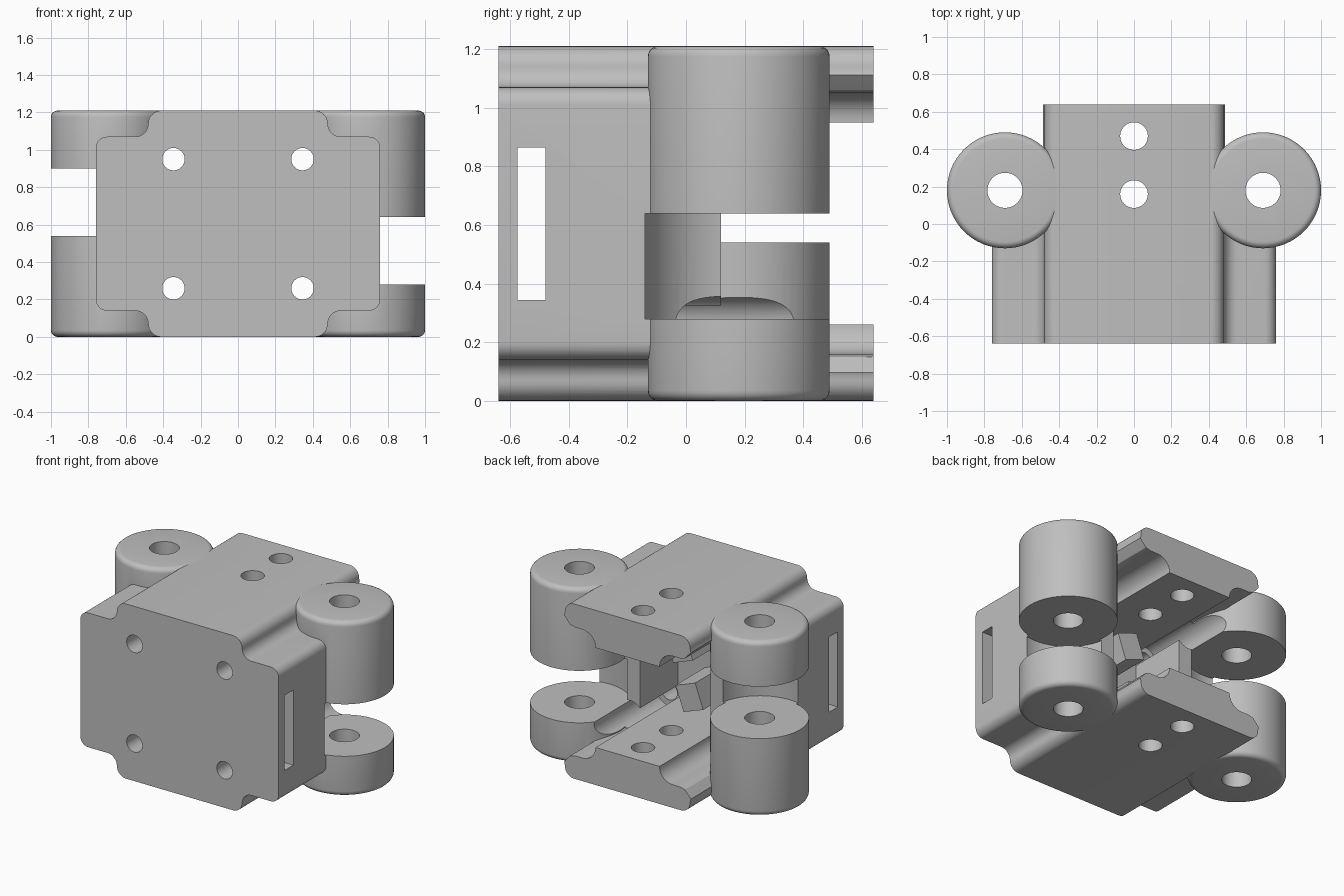
import bpy, bmesh, math
from mathutils import Matrix, Vector

if "Cube" in bpy.data.objects:
    bpy.data.objects.remove(bpy.data.objects["Cube"])

MID = 0.605          # half height of the block
TOP = 2 * MID
FRONT, BACK, CORE = -0.64, 0.64, 0.12
HINGE_X, HINGE_Y, HINGE_R = 0.69, 0.18, 0.31

grey = bpy.data.materials.new("plain grey")
grey.use_nodes = True
grey.diffuse_color = (0.52, 0.52, 0.52, 1)
grey.node_tree.nodes["Principled BSDF"].inputs["Base Color"].default_value = (0.52, 0.52, 0.52, 1)


def make(name, bm):
    bmesh.ops.recalc_face_normals(bm, faces=bm.faces)
    mesh = bpy.data.meshes.new(name)
    bm.to_mesh(mesh)
    bm.free()
    mesh.materials.append(grey)
    ob = bpy.data.objects.new(name, mesh)
    bpy.context.collection.objects.link(ob)
    return ob


def arc(cx, cz, r, a0, a1, n=8):
    angles = [math.radians(a0 + (a1 - a0) * i / n) for i in range(n + 1)]
    return [(cx + r * math.cos(a), cz + r * math.sin(a)) for a in angles]


def extrude(name, quarter, y0, y1):
    """Mirror a quarter outline into all four quadrants and extrude it along y."""
    half = quarter + [(-x, z) for x, z in reversed(quarter)]
    outline = half + [(-x, -z) for x, z in half]
    bm = bmesh.new()
    face = bm.faces.new([bm.verts.new((x, y0, z + MID)) for x, z in outline])
    ext = bmesh.ops.extrude_face_region(bm, geom=[face])["geom"]
    moved = [v for v in ext if isinstance(v, bmesh.types.BMVert)]
    bmesh.ops.translate(bm, verts=moved, vec=(0, y1 - y0, 0))
    return make(name, bm)


def box(name, lo, hi, tilt=0):
    lo, hi = Vector(lo), Vector(hi)
    m = Matrix.Translation((lo + hi) / 2) @ Matrix.Rotation(math.radians(tilt), 4, "Y")
    bm = bmesh.new()
    bmesh.ops.create_cube(bm, size=1, matrix=m @ Matrix.Diagonal((*(hi - lo), 1)))
    return make(name, bm)


def rod(name, axis, centre, r, a, b, round_at=None, n=64):
    """Cylinder along y or z from a to b, optionally rounded at one end."""
    bm = bmesh.new()
    bmesh.ops.create_cone(bm, cap_ends=True, segments=n, radius1=r, radius2=r, depth=b - a)
    if axis == "y":
        m = Matrix.Translation((centre[0], (a + b) / 2, centre[1])) @ Matrix.Rotation(math.pi / 2, 4, "X")
    else:
        m = Matrix.Translation((*centre, (a + b) / 2))
    bm.transform(m)
    if round_at is not None:
        rim = [e for e in bm.edges if all(abs(v.co.z - round_at) < 1e-4 for v in e.verts)]
        bmesh.ops.bevel(bm, geom=rim, offset=0.035, segments=5, profile=0.5, affect="EDGES")
    return make(name, bm)


def combine(target, tool, operation):
    mod = target.modifiers.new("combine", "BOOLEAN")
    mod.operation, mod.solver, mod.object = operation, "EXACT", tool
    bpy.context.view_layer.objects.active = target
    bpy.ops.object.modifier_apply(modifier=mod.name)
    bpy.data.objects.remove(tool)


# Main block with stepped, rounded corners
corner = (arc(0.70, 0.405, 0.06, 0, 90) + arc(0.55, 0.535, 0.07, 270, 180)
          + arc(0.41, 0.535, 0.07, 0, 90)[1:])
body = extrude("hinge_block", corner, FRONT, BACK)

# Open the back so only an upper and a lower plate remain there
gap = [(0.85, 0.60), (0.56, 0.60), (0.48, 0.50), (0.44, 0.455),
       (0.40, 0.445), (0.345, 0.445), (0.345, 0.345)]
combine(body, extrude("back_gap", gap, CORE, 0.8), "DIFFERENCE")

# Inner pocket and round clearances for the mating knuckles
combine(body, box("pocket", (-0.27, -0.30, 0.26), (0.27, 0.3, 0.95)), "DIFFERENCE")
for side, low, high in ((1, 0.28, 0.64), (-1, 0.54, 0.90)):
    combine(body, rod("clearance", "z", (side * HINGE_X, HINGE_Y), 0.327, low, high), "DIFFERENCE")

# Hinge knuckles, rounded on their outer rims
for side, low, high in ((1, 0.28, 0.64), (-1, 0.54, 0.90)):
    centre = (side * HINGE_X, HINGE_Y)
    combine(body, rod("lower_knuckle", "z", centre, HINGE_R, 0, low, 0), "UNION")
    combine(body, rod("upper_knuckle", "z", centre, HINGE_R, high, TOP, TOP), "UNION")

# Tilted blocks inside the pocket
for s in (1, -1):
    z = MID - s * 0.16
    combine(body, box("inner_block", (-s * 0.04 - 0.08, -0.35, z - 0.09),
                      (-s * 0.04 + 0.08, 0.02, z + 0.09), 20), "UNION")

# Screw holes with wide bores from the back
for x in (-0.345, 0.345):
    for z in (0.26, 0.95):
        combine(body, rod("screw_bore", "y", (x, z), 0.1, -0.31, 0.8, n=48), "DIFFERENCE")
        combine(body, rod("screw_hole", "y", (x, z), 0.06, -0.8, 0, n=32), "DIFFERENCE")

# Hinge pin holes and plate holes
for x, y, r in ((-HINGE_X, HINGE_Y, 0.094), (HINGE_X, HINGE_Y, 0.094), (0, 0.16, 0.074), (0, 0.47, 0.074)):
    combine(body, rod("pin_hole", "z", (x, y), r, -0.2, 1.4, n=40), "DIFFERENCE")

# Strap slot through both sides
combine(body, box("strap_slot", (-1, -0.575, 0.345), (1, -0.48, 0.865)), "DIFFERENCE")

# Smooth rounded surfaces, keeping crisp edges
bpy.ops.object.select_all(action="DESELECT")
body.select_set(True)
bpy.context.view_layer.objects.active = body
bpy.ops.object.shade_smooth_by_angle(angle=math.radians(30))
